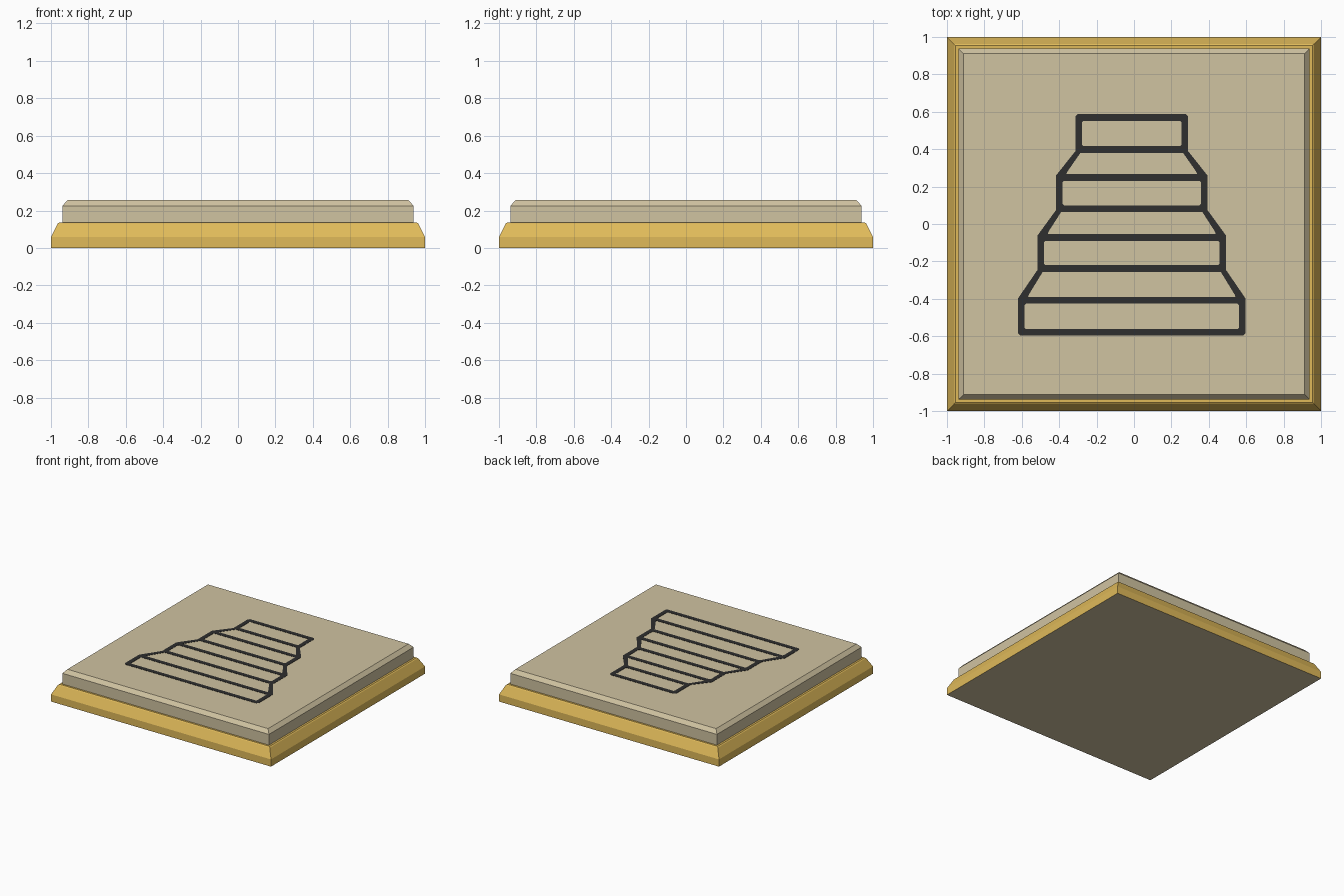
import bpy, bmesh

if "Cube" in bpy.data.objects:
    bpy.data.objects.remove(bpy.data.objects["Cube"])


def srgb(r, g, b):
    def lin(c):
        c /= 255
        return c / 12.92 if c <= 0.04045 else ((c + 0.055) / 1.055) ** 2.4
    return (lin(r), lin(g), lin(b), 1)


def material(name, rgb):
    m = bpy.data.materials.new(name)
    m.diffuse_color = srgb(*rgb)
    m.use_nodes = True
    m.node_tree.nodes["Principled BSDF"].inputs["Base Color"].default_value = m.diffuse_color
    return m


gold = material("gold", (224, 186, 90))
beige = material("beige", (208, 195, 161))
charcoal = material("charcoal", (46, 46, 46))


def square_stack(name, profile, mats):
    """Closed solid lofted through square rings given as (half width, z)."""
    bm = bmesh.new()
    rings = [[bm.verts.new((sx * w, sy * w, z))
              for sx, sy in ((-1, -1), (1, -1), (1, 1), (-1, 1))]
             for w, z in profile]
    for a, b in zip(rings, rings[1:]):
        for i in range(4):
            j = (i + 1) % 4
            bm.faces.new((a[i], a[j], b[j], b[i]))
    bm.faces.new(rings[0][::-1])
    bm.faces.new(rings[-1])
    bmesh.ops.recalc_face_normals(bm, faces=bm.faces)
    mesh = bpy.data.meshes.new(name)
    bm.to_mesh(mesh)
    bm.free()
    for m in mats:
        mesh.materials.append(m)
    obj = bpy.data.objects.new(name, mesh)
    bpy.context.collection.objects.link(obj)
    return obj


# Gold bevelled base with a beige underside
base = square_stack("base", [(1, 0), (1, 0.059), (0.963, 0.131), (0.955, 0.137)],
                    [gold, beige])
for f in base.data.polygons:
    f.material_index = 1 if f.normal.z < -0.9 else 0

# Beige slab with a chamfered top edge
square_stack("slab", [(0.939, 0.136), (0.939, 0.225), (0.912, 0.255)], [beige])

# Stepped tower outline: four blocks joined by sloping sections
CX, T = -0.012, 0.018          # centre and half stroke width
blocks = [(0.284, 0.570, 0.398), (0.388, 0.249, 0.082),
          (0.487, -0.072, -0.238), (0.591, -0.408, -0.579)]

curve = bpy.data.curves.new("tower_outline", 'CURVE')
curve.dimensions = '2D'
curve.fill_mode = 'BOTH'
curve.extrude = 0.0015


def add_loop(half):
    """Add a closed loop from its right half, mirrored to the left."""
    pts = [(CX + x, y) for x, y in half] + [(CX - x, y) for x, y in half[::-1]]
    s = curve.splines.new('POLY')
    s.points.add(len(pts) - 1)
    for p, (x, y) in zip(s.points, pts):
        p.co = (x, y, 0, 1)
    s.use_cyclic_u = True


def chamfered(w, top, bottom, c):
    return [(w - c, top), (w, top - c), (w, bottom + c), (w - c, bottom)]


# Outer silhouette with clipped end corners
outer = []
for w, top, bottom in blocks:
    outer += [(w + T, top + 0.009), (w + T, bottom - 0.009)]
outer[0:1] = chamfered(blocks[0][0] + T, blocks[0][1] + T, 0, 0.014)[:2]
outer[-1:] = chamfered(blocks[-1][0] + T, 0, blocks[-1][2] - T, 0.014)[2:]
add_loop(outer)

# Block openings
for w, top, bottom in blocks:
    add_loop(chamfered(w - T, top - T, bottom + T, 0.007))

# Sloping openings between blocks
for (w0, _, y0), (w1, y1, _) in zip(blocks, blocks[1:]):
    slope = (w1 - w0) / (y0 - y1)
    add_loop([(w0 + slope * T - 0.022, y0 - T),
              (w1 - slope * (T + 0.012) - 0.022, y1 + T + 0.012),
              (w1 - slope * T - 0.026, y1 + T)])

tower = bpy.data.objects.new("tower_outline", curve)
bpy.context.collection.objects.link(tower)
tower.location.z = 0.2555
curve.materials.append(charcoal)
bpy.context.view_layer.objects.active = tower
tower.select_set(True)
bpy.ops.object.convert(target='MESH')
